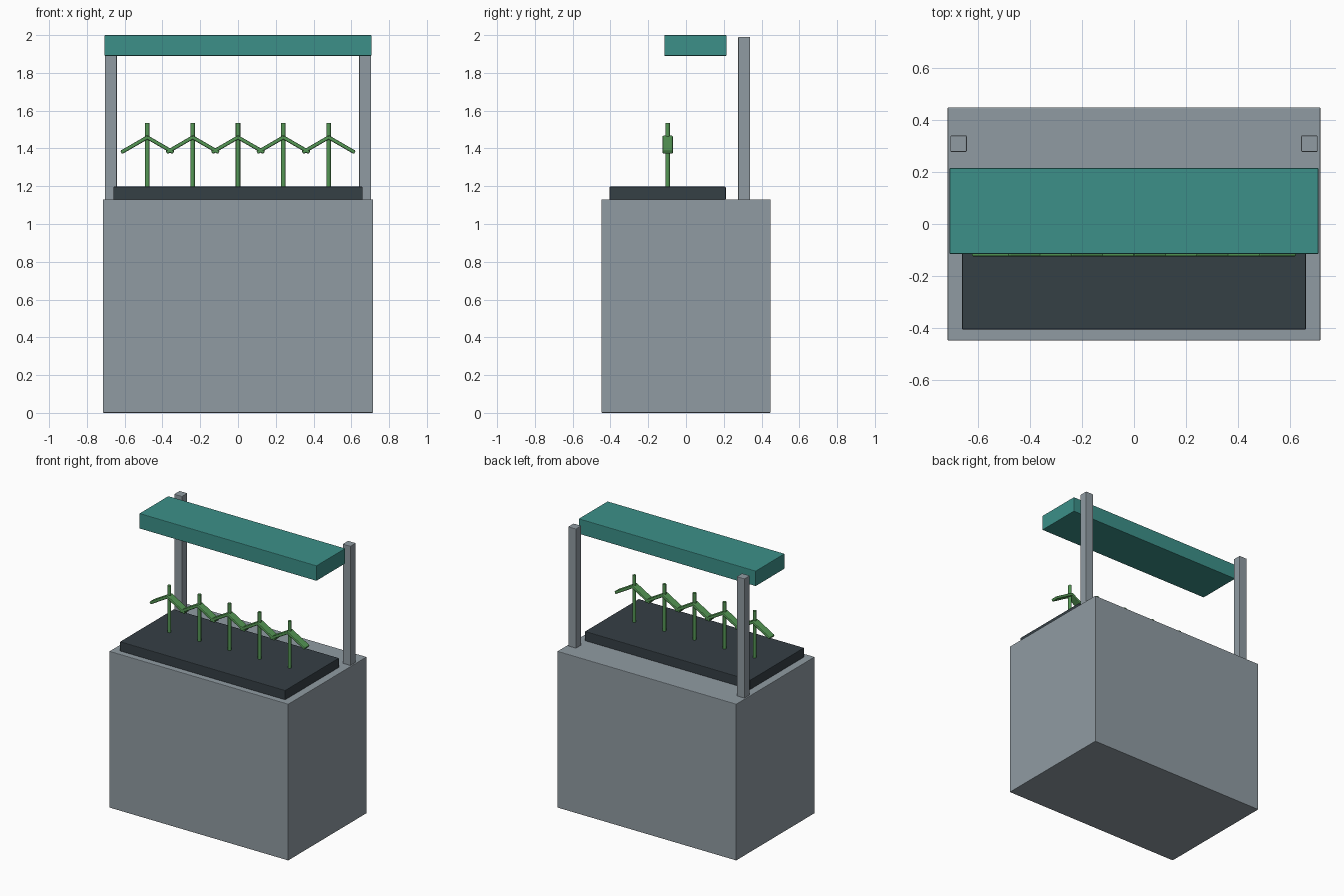
import bpy
import math

if "Cube" in bpy.data.objects:
    bpy.data.objects.remove(bpy.data.objects["Cube"])


def material(name, rgb):
    m = bpy.data.materials.new(name)
    m.use_nodes = True
    m.diffuse_color = (*rgb, 1)
    m.node_tree.nodes["Principled BSDF"].inputs["Base Color"].default_value = (*rgb, 1)
    return m


grey = material("cool grey", (0.28, 0.33, 0.365))
soil = material("dark slate", (0.036, 0.05, 0.06))
teal = material("teal", (0.045, 0.28, 0.25))
green = material("leaf green", (0.09, 0.31, 0.09))


def finish(name, mat, bevel):
    ob = bpy.context.object
    ob.name = ob.data.name = name
    ob.data.materials.append(mat)
    if bevel:
        mod = ob.modifiers.new("soft edge", "BEVEL")
        mod.width = bevel
        mod.segments = 2
    return ob


def box(name, mat, centre, size, bevel=0.004, tilt=0):
    bpy.ops.mesh.primitive_cube_add(size=1, location=centre)
    ob = bpy.context.object
    ob.scale = size
    bpy.ops.object.transform_apply(location=False, rotation=False, scale=True)
    ob.rotation_euler.y = tilt
    return finish(name, mat, bevel)


# Cabinet, growing tray and lamp canopy
box("cabinet", grey, (0, 0, 0.565), (1.43, 0.895, 1.13))
box("growing_tray", soil, (0, -0.097, 1.1625), (1.32, 0.615, 0.07))
box("lamp_canopy", teal, (0, 0.05, 1.945), (1.415, 0.33, 0.11))

# Rear posts
for side, x in (("left", 0.673), ("right", -0.673)):
    box(side + "_post", grey, (x, 0.308, 1.558), (0.063, 0.063, 0.865))

# Row of seedlings, each a stem with two drooping leaves
for i in range(5):
    x = (i - 2) * 0.24
    bpy.ops.mesh.primitive_cylinder_add(vertices=12, radius=0.012, depth=0.345,
                                        location=(x, -0.097, 1.3625))
    finish(f"stem_{i + 1}", green, 0)
    bpy.ops.object.shade_smooth_by_angle(angle=math.radians(40))
    for side, s in (("left", 1), ("right", -1)):
        box(f"{side}_leaf_{i + 1}", green, (x + s * 0.067, -0.097, 1.42),
            (0.165, 0.055, 0.02), 0.006, s * math.radians(30))
